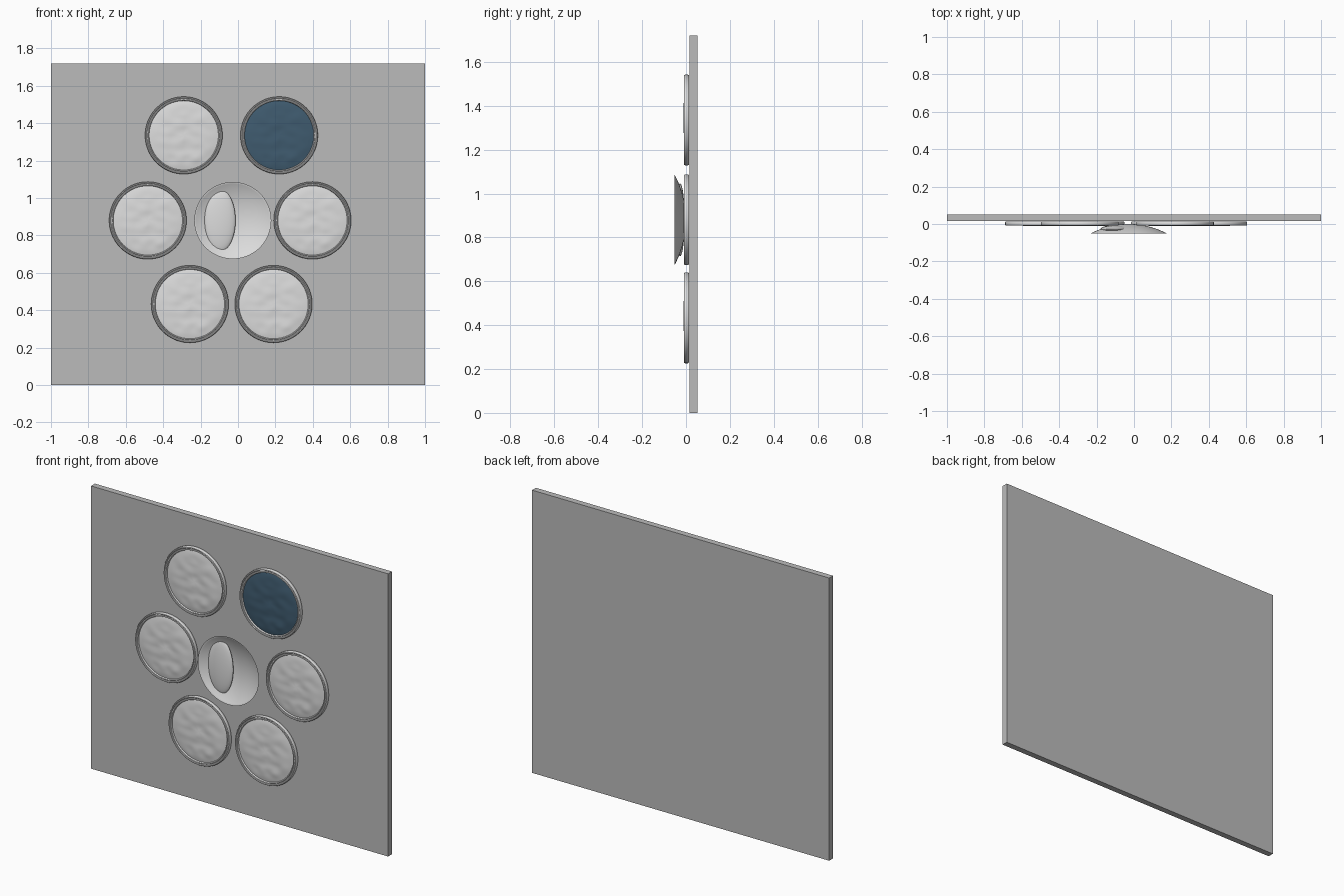
import bpy, bmesh, math
from mathutils import Vector, noise

if "Cube" in bpy.data.objects:
    bpy.data.objects.remove(bpy.data.objects["Cube"])


def mat(name, r, g, b):
    m = bpy.data.materials.new(name)
    m.diffuse_color = (r, g, b, 1)
    m.use_nodes = True
    m.node_tree.nodes["Principled BSDF"].inputs["Base Color"].default_value = m.diffuse_color
    return m


PANEL = mat("panel_grey", 0.50, 0.50, 0.50)
LIGHT = mat("light_grey", 0.72, 0.72, 0.72)
BLUE = mat("slate_blue", 0.05, 0.105, 0.16)


def finish(name, bm, material, loc=(0, 0, 0), angle=50):
    me = bpy.data.meshes.new(name)
    bmesh.ops.recalc_face_normals(bm, faces=bm.faces)
    bm.to_mesh(me)
    bm.free()
    me.materials.append(material)
    ob = bpy.data.objects.new(name, me)
    ob.location = loc
    bpy.context.collection.objects.link(ob)
    bpy.ops.object.select_all(action='DESELECT')
    bpy.context.view_layer.objects.active = ob
    ob.select_set(True)
    if angle:
        bpy.ops.object.shade_smooth_by_angle(angle=math.radians(angle))
    return ob


def lathe(profile, segs=72, closed=False, height=None):
    """Spin (radius, y) points about the y axis; height(x, z) adds relief."""
    bm = bmesh.new()
    rows = []
    for r, y in profile:
        count = 1 if r == 0 else segs
        row = []
        for i in range(count):
            a = 2 * math.pi * i / segs
            x, z = r * math.cos(a), r * math.sin(a)
            row.append(bm.verts.new((x, y + (height(x, z) if height else 0), z)))
        rows.append(row)
    pairs = list(zip(rows, rows[1:]))
    if closed:
        pairs.append((rows[-1], rows[0]))
    for a, b in pairs:
        for i in range(segs):
            j = (i + 1) % segs
            if len(a) == 1:
                bm.faces.new((a[0], b[i], b[j]))
            elif len(b) == 1:
                bm.faces.new((a[i], a[j], b[0]))
            else:
                bm.faces.new((a[i], a[j], b[j], b[i]))
    return bm


# Backing panel
bm = bmesh.new()
bmesh.ops.create_cube(bm, size=1)
bmesh.ops.scale(bm, vec=(2, 0.037, 1.72), verts=bm.verts)
finish("back_panel", bm, PANEL, (0, 0.0335, 0.86), angle=None)

# Wrinkled cushion relief, shared by all six pads
PAD_R = 0.187


def wrinkles(x, z):
    r = math.hypot(x, z) / PAD_R
    fade = 1 - r ** 4
    a = math.atan2(z, x)
    folds = 0.0009 * r * math.sin(5 * a + 9 * r)
    soft = 0.0035 * noise.noise(Vector((x * 14, z * 20, 3.0)))
    crease = 0.002 * math.sin(x * 70) * math.exp(-((z + 0.13) / 0.025) ** 2)
    return fade * (folds + soft + crease)


pad_profile = [(PAD_R * i / 28, -0.010 + 0.010 * (i / 28) ** 4) for i in range(29)]
ring_profile = [(0.203, 0.014), (0.207, 0.009), (0.207, -0.004), (0.204, -0.009),
                (0.200, -0.009), (0.197, -0.006), (0.193, -0.006), (0.191, -0.009),
                (0.188, -0.009), (0.185, -0.004), (0.185, 0.014)]

# Six framed pads around the bowl; one is blue
centres = [(-0.29, 1.335), (0.22, 1.335), (-0.482, 0.88),
           (0.398, 0.88), (-0.257, 0.433), (0.19, 0.433)]
for n, (x, z) in enumerate(centres, 1):
    finish(f"pad_{n}", lathe(pad_profile, height=wrinkles),
           BLUE if n == 2 else LIGHT, (x, 0, z))
    finish(f"pad_ring_{n}", lathe(ring_profile, closed=True), LIGHT, (x, 0, z), 40)

# Shallow open bowl in the middle (spherical cap, hollow to the front)
BOWL_R, DEPTH = 0.206, 0.052
S = (BOWL_R ** 2 + DEPTH ** 2) / (2 * DEPTH)
radii = [BOWL_R * i / 24 for i in range(25)]
bowl = [(r, math.sqrt(S * S - r * r) - S) for r in radii]
inner = [(r * 0.99, y - 0.003 * (1 - r / BOWL_R)) for r, y in reversed(bowl)]
finish("bowl", lathe(bowl + inner), LIGHT, (-0.028, 0, 0.88))

# Leaf-shaped grip inside the bowl
bm = bmesh.new()
bmesh.ops.create_uvsphere(bm, u_segments=48, v_segments=24, radius=1)
bmesh.ops.scale(bm, vec=(0.083, 0.021, 0.166), verts=bm.verts)
finish("bowl_grip", bm, LIGHT, (-0.096, -0.027, 0.88))
